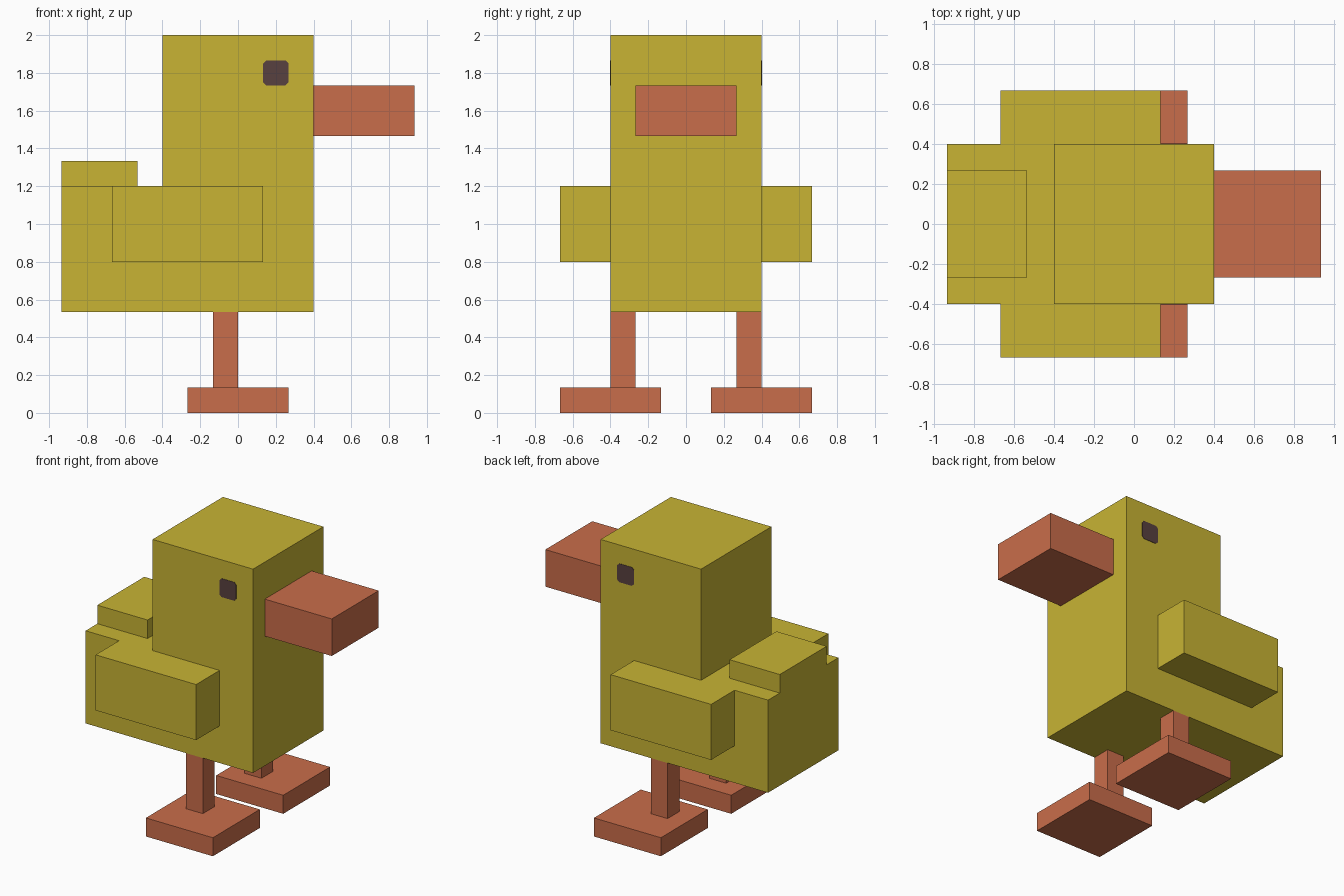
import bpy
import bmesh

if "Cube" in bpy.data.objects:
    bpy.data.objects.remove(bpy.data.objects["Cube"], do_unlink=True)

U = 2 / 15  # one grid step of the blocky design


def material(name, colour):
    mat = bpy.data.materials.new(name)
    mat.use_nodes = True
    mat.diffuse_color = (*colour, 1)
    mat.node_tree.nodes["Principled BSDF"].inputs["Base Color"].default_value = (*colour, 1)
    return mat


yellow = material("duckling yellow", (0.578, 0.456, 0.034))
orange = material("beak orange", (0.584, 0.153, 0.069))
brown = material("eye brown", (0.098, 0.052, 0.05))


def slab(name, profile, y0, y1, mat):
    """Extrude an outline in x and z from y0 to y1, all in grid steps."""
    bm = bmesh.new()
    face = bm.faces.new([bm.verts.new((x * U, y0 * U, z * U)) for x, z in profile])
    side = bmesh.ops.extrude_face_region(bm, geom=[face])["geom"]
    moved = [v for v in side if isinstance(v, bmesh.types.BMVert)]
    bmesh.ops.translate(bm, verts=moved, vec=(0, (y1 - y0) * U, 0))
    bmesh.ops.recalc_face_normals(bm, faces=bm.faces)
    mesh = bpy.data.meshes.new(name)
    bm.to_mesh(mesh)
    bm.free()
    mesh.materials.append(mat)
    obj = bpy.data.objects.new(name, mesh)
    bpy.context.collection.objects.link(obj)
    return obj


def box(name, x, y, z, mat):
    outline = [(x[0], z[0]), (x[1], z[0]), (x[1], z[1]), (x[0], z[1])]
    return slab(name, outline, y[0], y[1], mat)


# Body and head share one stepped outline
slab("body_and_head", [(-7, 4), (3, 4), (3, 15), (-3, 15), (-3, 9), (-7, 9)], -3, 3, yellow)
box("tail", (-7, -4), (-2, 2), (9, 10), yellow)
box("beak", (3, 7), (-2, 2), (11, 13), orange)

# Eye outline: a square with clipped corners
c = 0.12
eye = [(1 + c, 13), (2 - c, 13), (2, 13 + c), (2, 14 - c),
       (2 - c, 14), (1 + c, 14), (1, 14 - c), (1, 13 + c)]

# Paired parts on the front and back sides
for side, s in (("front", -1), ("back", 1)):
    box(side + "_wing", (-5, 1), (3 * s, 5 * s), (6, 9), yellow)
    box(side + "_leg", (-1, 0), (2 * s, 3 * s), (1, 4), orange)
    box(side + "_foot", (-2, 2), (1 * s, 5 * s), (0, 1), orange)
    slab(side + "_eye", eye, 3 * s, 3.02 * s, brown)
